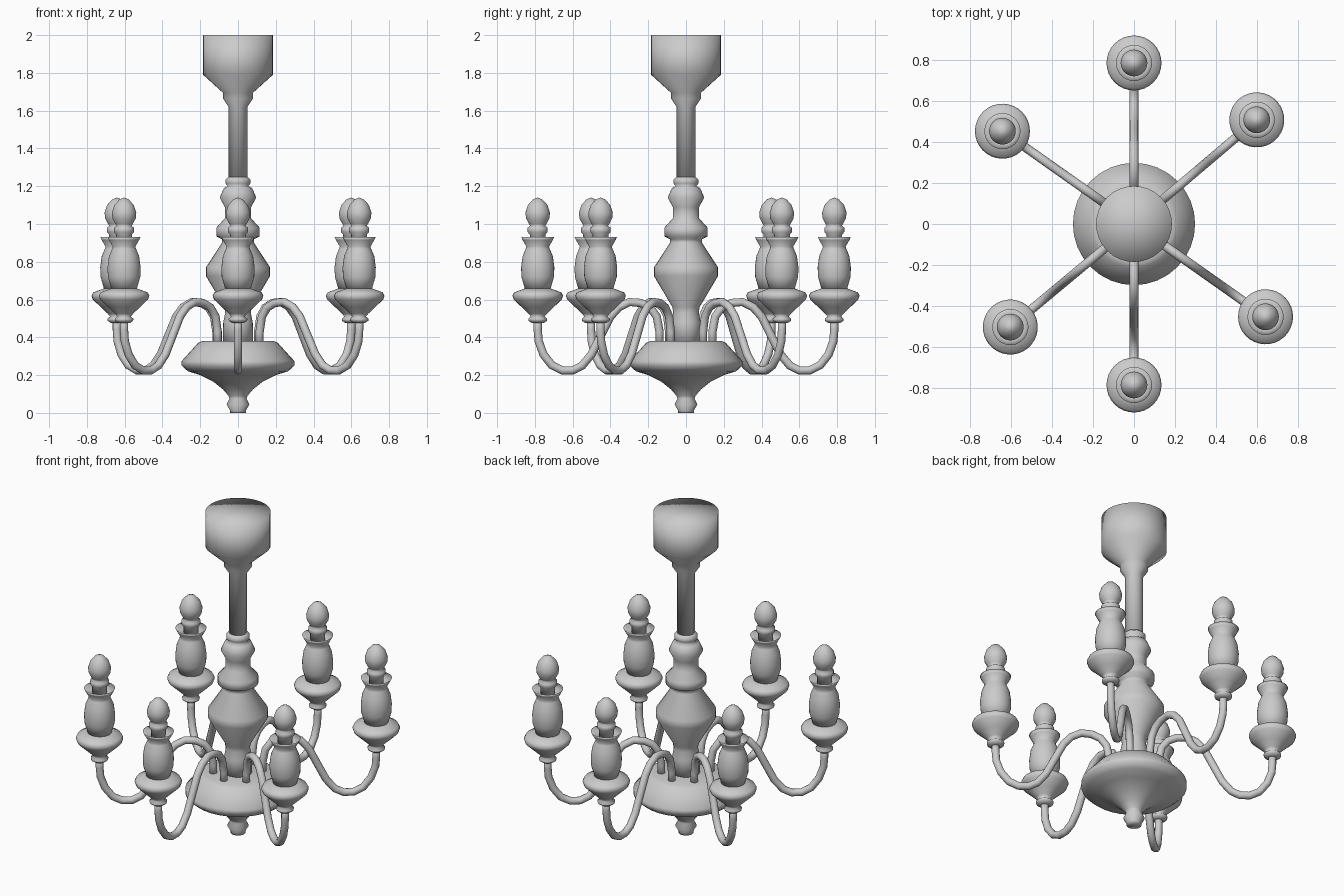
import bpy, bmesh
from math import cos, sin, pi, radians
from mathutils import Matrix, Vector

cube = bpy.data.objects.get("Cube")
if cube:
    bpy.data.objects.remove(cube, do_unlink=True)

metal = bpy.data.materials.new("light grey")
metal.use_nodes = True
GREY = (0.6, 0.6, 0.6, 1)
metal.diffuse_color = GREY
metal.node_tree.nodes["Principled BSDF"].inputs["Base Color"].default_value = GREY


def lathe(name, profile, steps=32):
    """Spin (radius, height) points around z."""
    bm = bmesh.new()
    verts = [bm.verts.new((r, 0, z)) for r, z in profile]
    edges = [bm.edges.new(pair) for pair in zip(verts, verts[1:])]
    bmesh.ops.spin(bm, geom=verts + edges, axis=(0, 0, 1), cent=(0, 0, 0),
                   angle=2 * pi, steps=steps)
    bmesh.ops.remove_doubles(bm, verts=bm.verts, dist=0.0005)
    bmesh.ops.recalc_face_normals(bm, faces=bm.faces)
    return finish(name, bm)


def tube(name, path, radius, sides=12):
    """Sweep a circle along (distance, height) points in the xz plane."""
    bm = bmesh.new()
    pts = [Vector((r, 0, z)) for r, z in path]
    rings = []
    for i, p in enumerate(pts):
        along = (pts[min(i + 1, len(pts) - 1)] - pts[max(i - 1, 0)]).normalized()
        across = along.cross(Vector((0, 1, 0)))
        rings.append([bm.verts.new(p + radius * (cos(a) * across + sin(a) * Vector((0, 1, 0))))
                      for a in (2 * pi * k / sides for k in range(sides))])
    for a, b in zip(rings, rings[1:]):
        for k in range(sides):
            n = (k + 1) % sides
            bm.faces.new((a[k], a[n], b[n], b[k]))
    bm.faces.new(rings[0])
    bm.faces.new(rings[-1])
    bmesh.ops.recalc_face_normals(bm, faces=bm.faces)
    return finish(name, bm)


def finish(name, bm):
    mesh = bpy.data.meshes.new(name)
    bm.to_mesh(mesh)
    bm.free()
    mesh.materials.append(metal)
    mesh.shade_smooth()
    obj = bpy.data.objects.new(name, mesh)
    bpy.context.collection.objects.link(obj)
    return obj


# Ceiling cup and hanging rod
lathe("ceiling_cup", [(0, 2), (.185, 2), (.185, 1.79), (.08, 1.695), (.08, 1.665),
                      (.05, 1.62), (.05, 1.24), (0, 1.24)])

# Turned central column
lathe("column", [(0, 1.25), (.05, 1.25), (.066, 1.235), (.066, 1.215), (.055, 1.2),
                 (.075, 1.19), (.097, 1.14), (.07, 1.09), (.07, 1.03), (.115, .98),
                 (.115, .935), (.085, .92), (.085, .9), (.17, .77), (.17, .725),
                 (.072, .56), (.068, .53), (.078, .48), (.08, .36), (0, .36)])

# Broad bottom bowl with finial
lathe("bottom_bowl", [(0, .38), (.19, .38), (.212, .37), (.298, .275), (.298, .25),
                      (.265, .22), (.2, .2), (.13, .165), (.08, .125), (.05, .09),
                      (.045, .075), (.06, .045), (.042, .012), (.042, 0), (0, 0)])

# Candle parts, modelled on the z axis
PARTS = {
    "bulb": [(0, 1.14), (.025, 1.13), (.052, 1.1), (.065, 1.06), (.062, 1.03),
             (.046, 1.0), (.04, .99), (.053, .98), (.053, .957), (.042, .945),
             (.042, .9), (0, .9)],
    "candle": [(0, .9), (.055, .9), (.088, .932), (.08, .915), (.06, .88), (.064, .868),
               (.08, .83), (.088, .77), (.086, .72), (.066, .65), (0, .65)],
    "drip_dish": [(0, .658), (.07, .658), (.125, .638), (.134, .62), (.127, .6),
                  (.085, .56), (.048, .525), (.036, .51), (.05, .498), (.048, .487),
                  (.03, .475), (0, .475)],
}

# S-shaped arm: straight foot, arch, dip and rise to the candle
ARM = [(.14, .35), (.14, .43), (.155, .51), (.19, .558), (.24, .582), (.3, .587),
       (.355, .56), (.4, .51), (.45, .41), (.5, .31), (.55, .25), (.6, .225),
       (.655, .225), (.71, .252), (.755, .31), (.78, .38), (.785, .44), (.785, .5)]

# Six slightly uneven arms around the column
REACH = .785
for i, degrees in enumerate((90, 40.3, -35.2, -90, 219.8, 144.8), 1):
    turn = Matrix.Rotation(radians(degrees), 4, 'Z')
    tube(f"arm_{i}", ARM, .022).data.transform(turn)
    for part, profile in PARTS.items():
        lathe(f"{part}_{i}", profile).data.transform(turn @ Matrix.Translation((REACH, 0, 0)))
